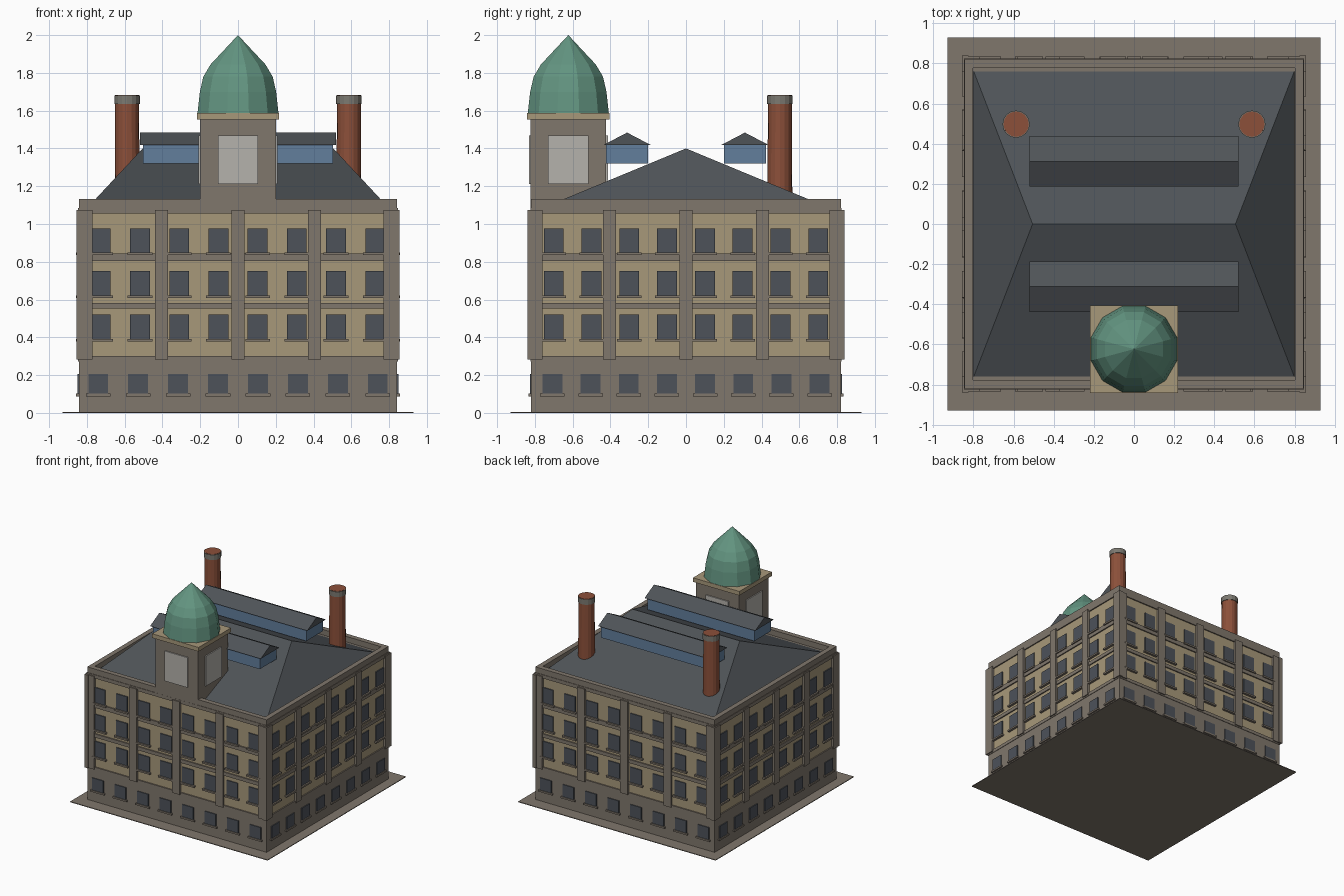
import bpy, bmesh, math
from mathutils import Matrix, Vector

cube = bpy.data.objects.get("Cube")
if cube:
    bpy.data.objects.remove(cube, do_unlink=True)


def material(name, r, g, b):
    m = bpy.data.materials.new(name)
    m.diffuse_color = (r, g, b, 1)
    m.use_nodes = True
    m.node_tree.nodes["Principled BSDF"].inputs["Base Color"].default_value = (r, g, b, 1)
    return m


STONE = material("grey brown stone", .215, .184, .15)
TAN = material("tan wall", .39, .315, .195)
GLASS = material("dark window", .075, .085, .102)
SLATE = material("slate", .078, .088, .097)
COPPER = material("green copper", .125, .30, .22)
BRICK = material("red brick", .262, .08, .042)
BLUE = material("blue glazing", .122, .209, .332)
PANEL = material("pale panel", .46, .445, .415)
CAP = material("chimney cap grey", .20, .19, .165)


def finish(name, bm, mat):
    bmesh.ops.recalc_face_normals(bm, faces=bm.faces)
    mesh = bpy.data.meshes.new(name)
    bm.to_mesh(mesh)
    bm.free()
    mesh.materials.append(mat)
    ob = bpy.data.objects.new(name, mesh)
    bpy.context.collection.objects.link(ob)
    return ob


def add_box(bm, x0, x1, y0, y1, z0, z1):
    size = Matrix.Diagonal((x1 - x0, y1 - y0, z1 - z0, 1))
    place = Matrix.Translation(((x0 + x1) / 2, (y0 + y1) / 2, (z0 + z1) / 2))
    bmesh.ops.create_cube(bm, size=1, matrix=place @ size)


def box(name, mat, hx, hy, z0, z1, cy=0):
    bm = bmesh.new()
    add_box(bm, -hx, hx, cy - hy, cy + hy, z0, z1)
    return finish(name, bm, mat)


def wall_boxes(name, mat, items, hx, hy, cy=0):
    """items(side) yields (along, width, z0, z1, inset, outset) for each of four walls."""
    bm = bmesh.new()
    for k in range(4):
        is_end = k % 2
        plane = hx if is_end else hy
        part = bmesh.new()
        for a, w, z0, z1, inn, out in items(is_end):
            add_box(part, a - w / 2, a + w / 2, -plane - out, -plane + inn, z0, z1)
        part.transform(Matrix.Translation((0, cy, 0)) @ Matrix.Rotation(k * math.pi / 2, 4, 'Z'))
        tmp = bpy.data.meshes.new("tmp")
        part.to_mesh(tmp)
        part.free()
        bm.from_mesh(tmp)
        bpy.data.meshes.remove(tmp)
    return finish(name, bm, mat)


def lathe(name, mat, profile, sides, x, y, turn=0):
    bm = bmesh.new()
    rings = []
    for r, z in profile:
        count = sides if r > 0 else 1
        rings.append([bm.verts.new((x + r * math.cos(turn + math.tau * i / sides),
                                    y + r * math.sin(turn + math.tau * i / sides), z))
                      for i in range(count)])
    for a, b in zip(rings, rings[1:]):
        for i in range(sides):
            j = (i + 1) % sides
            bm.faces.new((a[i], a[j], b[0]) if len(b) == 1 else (a[i], a[j], b[j], b[i]))
    for ring in (rings[0], rings[-1]):
        if len(ring) > 1:
            bm.faces.new(ring)
    return finish(name, bm, mat)


def ridge_roof(name, mat, hx, hy, ridge, z0, z1, cy=0):
    bm = bmesh.new()
    pts = [(-hx, -hy, z0), (hx, -hy, z0), (hx, hy, z0), (-hx, hy, z0), (-ridge, 0, z1), (ridge, 0, z1)]
    v = [bm.verts.new(Vector(p) + Vector((0, cy, 0))) for p in pts]
    for f in ((0, 1, 2, 3), (0, 1, 5, 4), (2, 3, 4, 5), (1, 2, 5), (3, 0, 4)):
        bm.faces.new([v[i] for i in f])
    return finish(name, bm, mat)


# Ground slab, basement and upper storeys
HX, HY = .843, .82
box("ground_slab", STONE, .928, .928, 0, .006)
box("basement", STONE, HX, HY, .005, .275)
box("upper_walls", TAN, HX - .006, HY - .006, .275, 1.08)

# String courses between the storeys
for i, (low, high) in enumerate(((.272, .3), (.553, .583), (.805, .843), (1.055, 1.085))):
    box("string_course_%d" % i, STONE, HX + .004, HY + .004, low, high)


# Pilasters on every wall
def pilasters(is_end):
    corner = .80 if is_end else .81
    for a, w in ((-corner, .08), (-.405, .07), (0, .07), (.405, .07), (corner, .08)):
        yield a, w, .283, 1.073, .02, .013


wall_boxes("pilasters", STONE, pilasters, HX, HY)

# Window rows and sills
FLOORS = (.10, .39, .62, .847)


def window_spots(is_end):
    for f, z in enumerate(FLOORS):
        step = (.202 if is_end else .2115) if f == 0 else (.20 if is_end else .2075)
        for i in range(8):
            yield (i - 3.5) * step, z, f


def windows(is_end):
    for a, z, f in window_spots(is_end):
        yield a, .105, z, z + (.105 if f == 0 else .13), .02, (.007 if f == 0 else .002)


def sills(is_end):
    for a, z, f in window_spots(is_end):
        yield a, .13, z - .012, z + .002, .02, .014


wall_boxes("windows", GLASS, windows, HX, HY)
wall_boxes("window_sills", STONE, sills, HX, HY)


# Parapet ring and hipped roof
def parapet(is_end):
    yield 0, 2 * (HY if is_end else HX), 1.08, 1.132, .042, 0


wall_boxes("parapet", STONE, parapet, HX, HY)
box("roof_gutter", STONE, .81, .785, 1.07, 1.084)
ridge_roof("main_roof", SLATE, .80, .765, .505, 1.083, 1.4)

# Long glazed roof lanterns
for side, cy in (("front", -.312), ("back", .312)):
    box(side + "_lantern_glazing", BLUE, .502, .112, 1.32, 1.42, cy)
    ridge_roof(side + "_lantern_roof", SLATE, .52, .126, .52, 1.418, 1.484, cy)

# Tower with panels, cornice and faceted dome
TY = -.623
box("tower", STONE, .2, .2, 1.075, 1.56, TY)


def tower_panel(is_end):
    yield 0, .214, 1.213, 1.468, .01, .009


wall_boxes("tower_panels", PANEL, tower_panel, .2, .2, TY)
box("tower_cornice", TAN, .218, .218, 1.553, 1.588, TY)
lathe("dome", COPPER, [(.222, 1.587), (.209, 1.7), (.19, 1.78), (.15, 1.845), (0, 2)],
      12, 0, TY, math.radians(15))

# Chimneys
for side, x in (("left", .587), ("right", -.587)):
    lathe(side + "_chimney", BRICK, [(.066, 1.1), (.063, 1.682)], 16, x, .497)
    lathe(side + "_chimney_cap", CAP, [(.068, 1.635), (.068, 1.679)], 16, x, .497)
